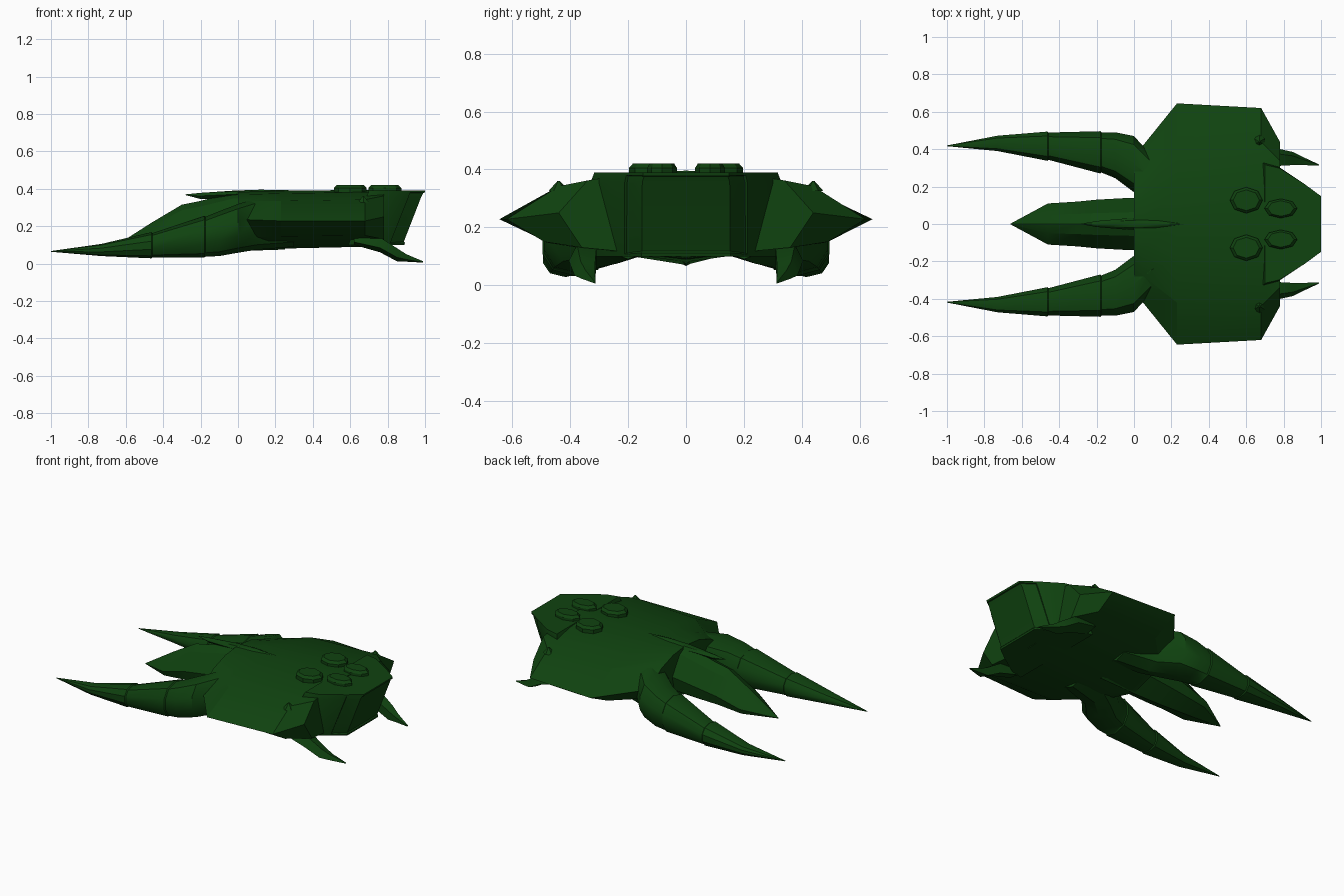
import bpy, bmesh, math
from mathutils import Vector

if "Cube" in bpy.data.objects:
    bpy.data.objects.remove(bpy.data.objects["Cube"], do_unlink=True)

green = bpy.data.materials.new("dark green")
green.use_nodes = True
colour = (0.005, 0.056, 0.005, 1)
green.diffuse_color = colour
green.node_tree.nodes["Principled BSDF"].inputs["Base Color"].default_value = colour


def finish(name, bm, angle=30):
    bmesh.ops.remove_doubles(bm, verts=bm.verts, dist=0.0005)
    bmesh.ops.recalc_face_normals(bm, faces=bm.faces)
    mesh = bpy.data.meshes.new(name)
    bm.to_mesh(mesh)
    bm.free()
    mesh.materials.append(green)
    obj = bpy.data.objects.new(name, mesh)
    bpy.context.collection.objects.link(obj)
    bpy.ops.object.select_all(action='DESELECT')
    obj.select_set(True)
    bpy.context.view_layer.objects.active = obj
    bpy.ops.object.shade_smooth_by_angle(angle=math.radians(angle))
    return obj


def loft(name, rings, angle=30):
    """Skin a list of closed rings that share one point count."""
    bm = bmesh.new()
    loops = [[bm.verts.new(p) for p in ring] for ring in rings]
    n = len(loops[0])
    for a, b in zip(loops, loops[1:]):
        for i in range(n):
            j = (i + 1) % n
            bm.faces.new((a[i], a[j], b[j], b[i]))
    bm.faces.new(loops[0])
    bm.faces.new(loops[-1])
    return finish(name, bm, angle)


def mirrored(x, half):
    """Half section (y, z) from top centre to bottom centre, made whole."""
    return [(x, y, z) for y, z in half] + [(x, -y, z) for y, z in half[-2:0:-1]]


# Broad hull with sharp side edges
hull = [
    (0.00, [(0, .385), (.13, .37), (.25, .33), (.38, .24), (.25, .14), (0, .07)]),
    (0.04, [(0, .386), (.14, .37), (.27, .335), (.41, .235), (.28, .14), (0, .07)]),
    (0.23, [(0, .389), (.19, .375), (.42, .335), (.645, .228), (.47, .145), (0, .08)]),
    (0.68, [(0, .394), (.2, .382), (.44, .342), (.62, .228), (.49, .15), (0, .09)]),
    (0.78, [(0, .396), (.2, .385), (.34, .362), (.44, .25), (.36, .13), (0, .095)]),
]
loft("hull", [mirrored(x, h) for x, h in hull], 25)

# Central beak: x, half width, top, edge and bottom heights
beak = [(-.66, .002, .092, .09, .088), (-.46, .11, .22, .135, .075),
        (-.30, .12, .315, .18, .07), (-.20, .13, .335, .2, .066),
        (-.02, .14, .382, .23, .066), (.25, .14, .386, .24, .075)]
loft("beak", [mirrored(x, [(0, t), (w * .45, t - (t - e) * .22), (w, e),
                          (w * .85, e - (e - b) * .55), (0, b)])
              for x, w, t, e, b in beak], 25)

# Raised spine reaching forward over the beak
spine = [(-.28, .002, .37, .366), (-.20, .016, .378, .345),
         (-.02, .032, .39, .35), (.12, .026, .395, .36), (.27, .002, .392, .38)]
loft("spine", [mirrored(x, [(0, t), (w * .6, t - .004), (w, (t + b) / 2), (0, b)])
               for x, w, t, b in spine], 35)

# Segmented claws: x, inner y, outer y, bottom, top
claw = [(-1.0, .416, .42, .063, .067), (-.73, .39, .472, .04, .105),
        (-.463, .338, .494, .028, .168), (-.457, .343, .489, .033, .163),
        (-.18, .27, .496, .032, .255), (-.174, .275, .49, .037, .25),
        (-.10, .245, .49, .04, .28), (0.0, .17, .47, .058, .318),
        (.10, .12, .36, .074, .35), (.3, .1, .3, .09, .36)]
for side, label in ((1, "left"), (-1, "right")):
    rings = []
    for x, y0, y1, z0, z1 in claw:
        ring = []
        for k in range(10):
            a = math.tau * (k + .5) / 10
            c, s = math.cos(a), math.sin(a)
            y = (y0 + y1) / 2 + (y1 - y0) / 2 * math.copysign(abs(c) ** .75, c) / .963
            z = (z0 + z1) / 2 + (z1 - z0) / 2 * s
            ring.append((x, side * y, z))
        rings.append(ring)
    loft(label + "_claw", rings, 35)

    # Swept tail fin under the rear: x, inner y, outer y, bottom, top
    fin = [(.62, .31, .39, .10, .15), (.76, .31, .405, .06, .14),
           (.85, .315, .385, .012, .082), (.90, .315, .36, .01, .05),
           (.99, .312, .318, .005, .012)]
    loft(label + "_tail_fin",
         [[(x, side * y0, z0), (x, side * y1, z0 + (z1 - z0) * .3),
           (x, side * (y0 * .3 + y1 * .7), z1), (x, side * y0, z1 - (z1 - z0) * .2)]
          for x, y0, y1, z0, z1 in fin], 40)

    # Small barb on the shoulder
    bm = bmesh.new()
    bmesh.ops.create_cone(bm, cap_ends=True, segments=6, radius1=.035,
                          radius2=.004, depth=.035)
    bmesh.ops.translate(bm, verts=bm.verts, vec=(.67, side * .44, .343))
    finish(label + "_barb", bm)

    # Two low armour pads on the back
    for label2, x, y, rx, ry in (("front", .60, .127, .088, .07),
                                 ("rear", .785, .083, .088, .052)):
        rings = []
        for z, f in ((.36, 1), (.405, 1), (.421, .8)):
            rings.append([(x + rx * f * math.cos(math.tau * k / 8),
                           side * (y + ry * f * math.sin(math.tau * k / 8)), z)
                          for k in range(8)])
        loft(label + "_" + label2 + "_pad", rings, 25)

# Raked engine block with a recessed wraparound panel
plan = [(.70, .33), (.78, .31), (.915, .22), (1.0, .155)]
outline = plan + [(x, -y) for x, y in reversed(plan)]
bm = bmesh.new()
levels = []
for z, grow in ((.10, .99), (.355, 1.0), (.39, .96)):
    rake = (.39 - z) * .38
    levels.append([bm.verts.new((x - rake, y * grow, z)) for x, y in outline])
panel = []
n = len(outline)
for low, high in zip(levels, levels[1:]):
    for i in range(n):
        j = (i + 1) % n
        f = bm.faces.new((low[i], low[j], high[j], high[i]))
        if i in (2, 3, 4):
            panel.append(f)
bm.faces.new(levels[0])
bm.faces.new(levels[-1])
bmesh.ops.recalc_face_normals(bm, faces=bm.faces)
bmesh.ops.inset_region(bm, faces=panel, thickness=.012, depth=0)
bmesh.ops.inset_region(bm, faces=panel, thickness=.004, depth=-.008)
finish("engine_block", bm, 25)
